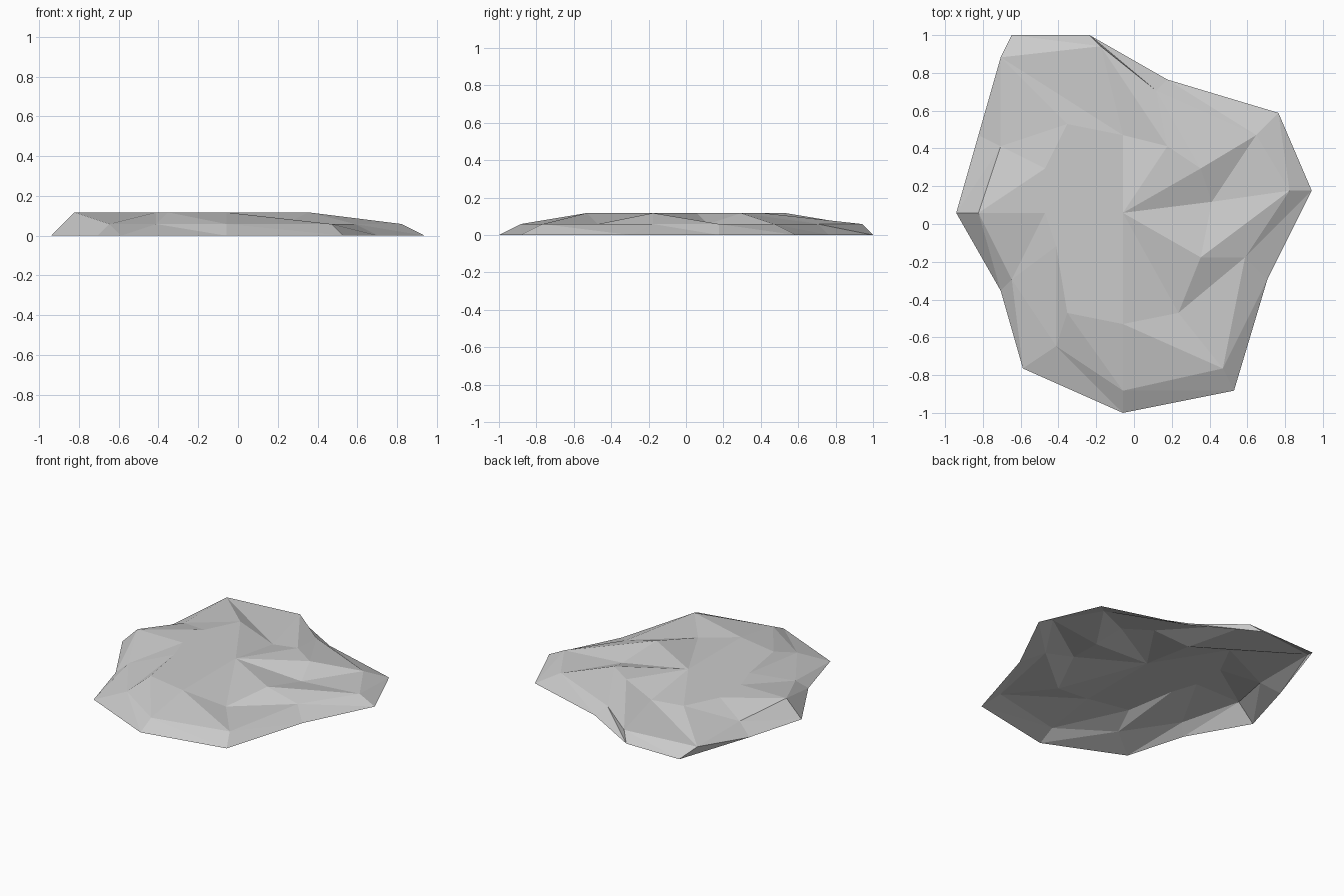
import bpy
import bmesh
from mathutils import Vector

default_cube = bpy.data.objects.get("Cube")
if default_cube:
    bpy.data.objects.remove(default_cube, do_unlink=True)

# Every corner sits on a coarse grid
UNIT = 1 / 17

# Stone grey
grey = bpy.data.materials.new("stone_grey")
grey.use_nodes = True
colour = (0.6, 0.6, 0.6, 1)
grey.diffuse_color = colour
grey.node_tree.nodes["Principled BSDF"].inputs["Base Color"].default_value = colour

# Concentric rings, counter-clockwise from +x
ground_outline = [(16, 3), (13, 10), (3, 13), (-4, 17), (-11, 17), (-14, 8),
                  (-16, 1), (-12, -6), (-10, -13), (-1, -17), (9, -15), (12, -5)]
shoulder_outline = [(14, 3), (11, 8), (2, 12), (-3, 16), (-12, 15), (-12, 7),
                    (-14, 1), (-11, -5), (-7, -11), (-1, -15), (8, -13), (10, -3)]
plateau_outline = [(7, 2), (6, 5), (3, 7), (-1, 8), (-6, 9), (-8, 5),
                   (-8, 1), (-7, -2), (-6, -8), (-1, -9), (4, -8), (6, -3)]
raised_shoulders = {(-14, 1)}
plateau_dips = {(7, 2), (-1, 8), (4, -8)}


def make_ring(bm, outline, height, exceptions=(), exception_height=0):
    """Add one ring of corners, some of them at a different height."""
    ring = []
    for corner in outline:
        level = exception_height if corner in exceptions else height
        ring.append(bm.verts.new(Vector((*corner, level)) * UNIT))
    return ring


def bridge(bm, inner, outer):
    """Join two rings with triangles, always split along the same diagonal."""
    count = len(inner)
    for index in range(count):
        after = (index + 1) % count
        bm.faces.new((inner[index], outer[index], outer[after]))
        bm.faces.new((inner[index], outer[after], inner[after]))


# Open faceted shell of the flat rock
bm = bmesh.new()
ground = make_ring(bm, ground_outline, 0)
shoulder = make_ring(bm, shoulder_outline, 1, raised_shoulders, 2)
plateau = make_ring(bm, plateau_outline, 2, plateau_dips, 1)
bridge(bm, shoulder, ground)
bridge(bm, plateau, shoulder)

# Fan of facets around the summit
summit = bm.verts.new(Vector((-1, 1, 2)) * UNIT)
for index, corner in enumerate(plateau):
    bm.faces.new((summit, corner, plateau[(index + 1) % len(plateau)]))

mesh = bpy.data.meshes.new("flat_rock")
bm.to_mesh(mesh)
bm.free()
mesh.materials.append(grey)
rock = bpy.data.objects.new("flat_rock", mesh)
bpy.context.collection.objects.link(rock)
